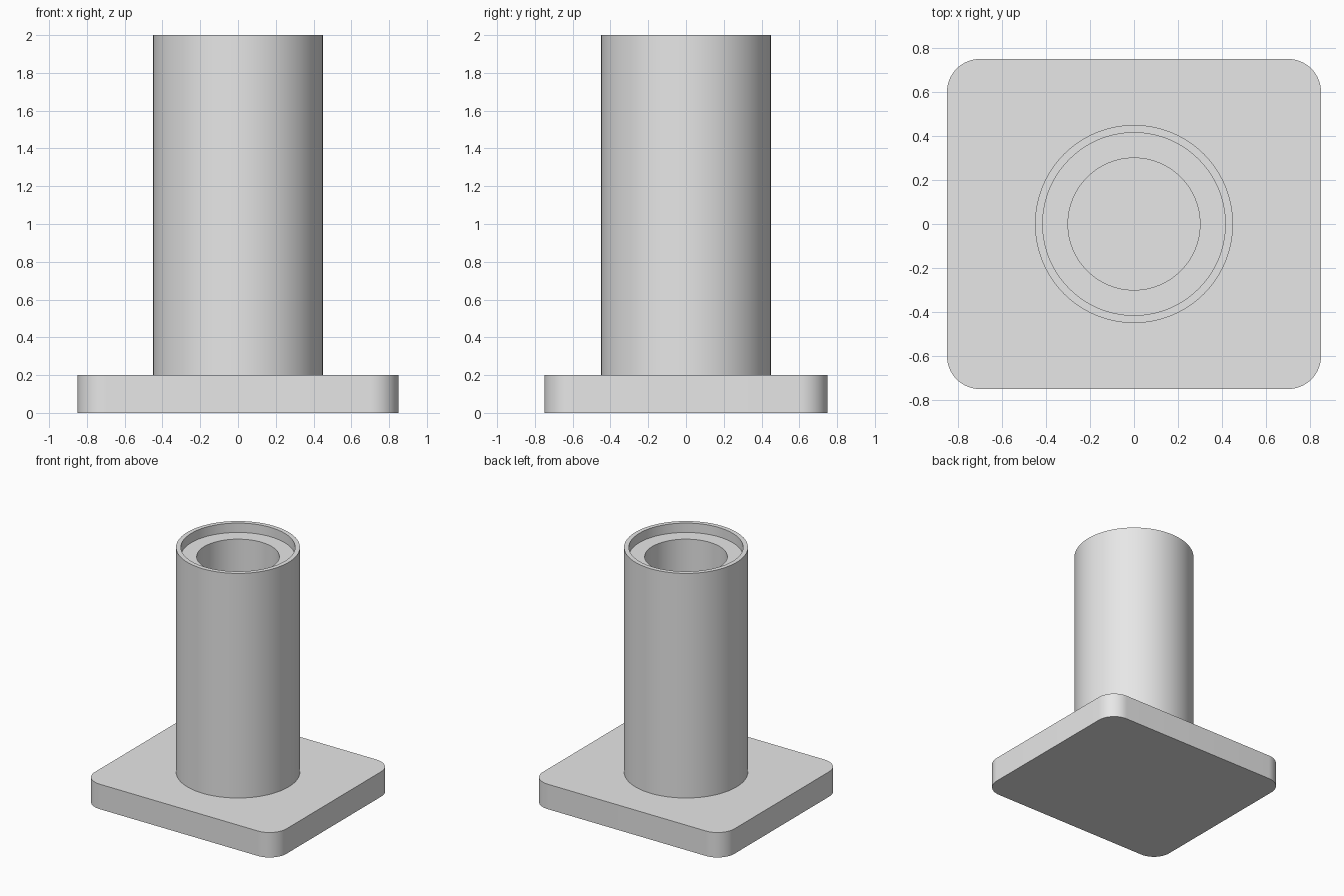
import bpy
import bmesh
from math import cos, sin, pi, radians

default_cube = bpy.data.objects.get("Cube")
if default_cube:
    bpy.data.objects.remove(default_cube, do_unlink=True)

# Single plain grey finish
GREY = (0.8, 0.8, 0.8, 1.0)
grey = bpy.data.materials.new("light_grey")
grey.use_nodes = True
grey.diffuse_color = GREY
grey.node_tree.nodes["Principled BSDF"].inputs["Base Color"].default_value = GREY

PLATE_X, PLATE_Y, PLATE_H, CORNER_R = 1.7, 1.5, 0.2, 0.15
TOP = 2.0
OUTER_R, RECESS_R, BORE_R = 0.45, 0.415, 0.3
RECESS_DEPTH = 0.075
SEGMENTS = 96


def finish(name, bm):
    """Turn a bmesh into a named, shaded object."""
    mesh = bpy.data.meshes.new(name)
    bm.to_mesh(mesh)
    bm.free()
    mesh.materials.append(grey)
    obj = bpy.data.objects.new(name, mesh)
    bpy.context.collection.objects.link(obj)
    bpy.ops.object.select_all(action="DESELECT")
    obj.select_set(True)
    bpy.context.view_layer.objects.active = obj
    bpy.ops.object.shade_smooth_by_angle(angle=radians(30))
    return obj


def lathe(name, profile):
    """Revolve (radius, height) points around z."""
    bm = bmesh.new()
    rings = []
    for r, z in profile:
        angles = [2 * pi * i / SEGMENTS for i in range(SEGMENTS)]
        rings.append([bm.verts.new((r * cos(a), r * sin(a), z)) for a in angles])
    for low, high in zip(rings, rings[1:]):
        for i in range(SEGMENTS):
            k = (i + 1) % SEGMENTS
            bm.faces.new((low[i], low[k], high[k], high[i]))
    return finish(name, bm)


# Base plate with rounded vertical corners
bm = bmesh.new()
bmesh.ops.create_cube(bm, size=1)
for v in bm.verts:
    v.co.x *= PLATE_X
    v.co.y *= PLATE_Y
    v.co.z = (v.co.z + 0.5) * PLATE_H
uprights = [e for e in bm.edges if abs(e.verts[0].co.z - e.verts[1].co.z) > 0.1]
bmesh.ops.bevel(bm, geom=uprights, offset=CORNER_R, segments=16,
                profile=0.5, affect="EDGES")
finish("base_plate", bm)

# Tube: outer wall, thin rim, recessed ledge, then bore down to the plate
ledge = TOP - RECESS_DEPTH
lathe("tube", [
    (OUTER_R, PLATE_H), (OUTER_R, TOP),
    (RECESS_R, TOP), (RECESS_R, ledge),
    (BORE_R, ledge), (BORE_R, PLATE_H),
])
